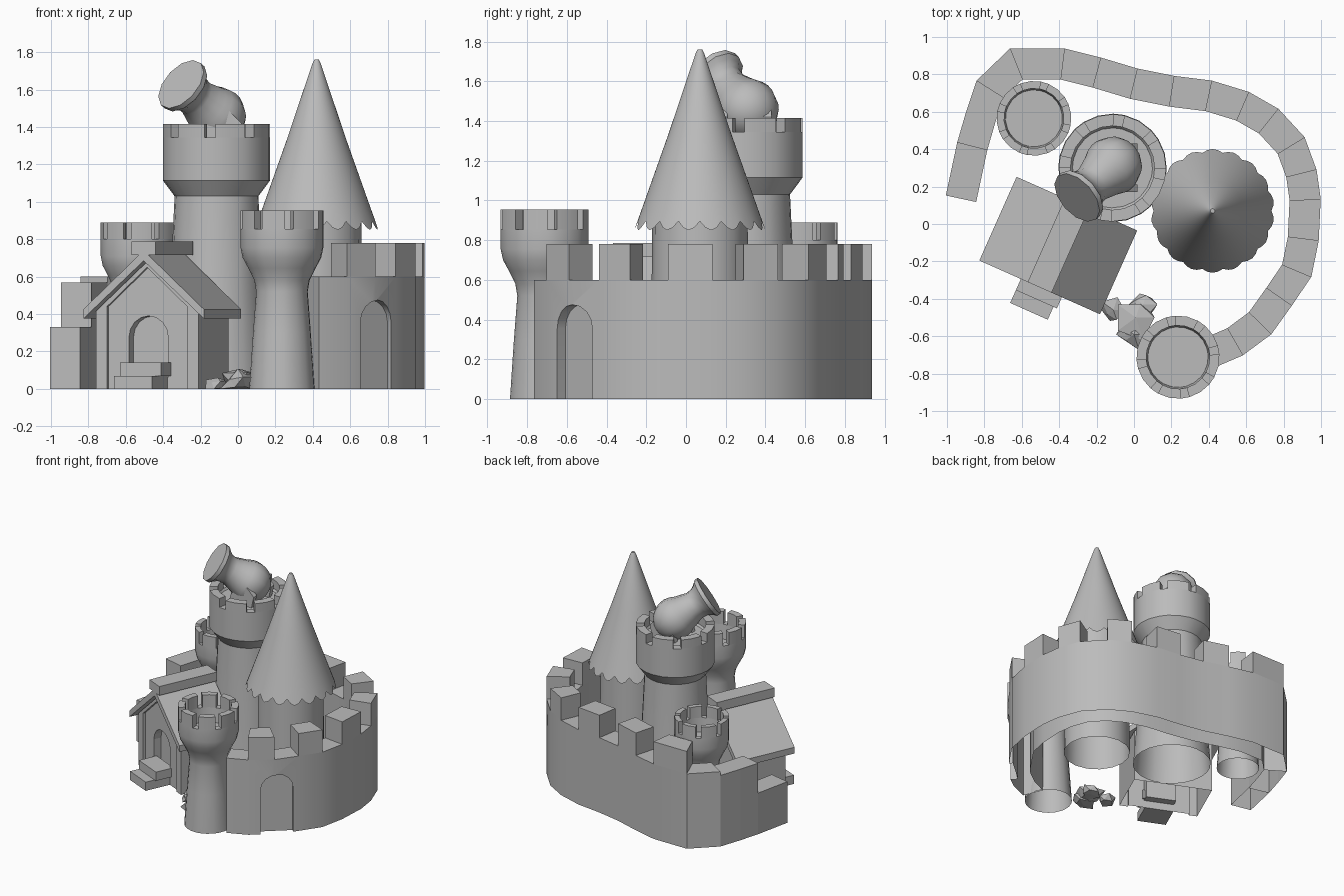
import bpy, bmesh, random
from math import sin, cos, pi, radians, tau
from mathutils import Matrix, Vector

cube = bpy.data.objects.get("Cube")
if cube:
    bpy.data.objects.remove(cube, do_unlink=True)

stone = bpy.data.materials.new("grey stone")
stone.use_nodes = True
stone.diffuse_color = (0.5, 0.5, 0.5, 1)
stone.node_tree.nodes["Principled BSDF"].inputs["Base Color"].default_value = (0.5, 0.5, 0.5, 1)


def finish(name, bm, matrix=Matrix(), smooth=None):
    bmesh.ops.recalc_face_normals(bm, faces=bm.faces)
    mesh = bpy.data.meshes.new(name)
    bm.to_mesh(mesh)
    bm.free()
    mesh.materials.append(stone)
    ob = bpy.data.objects.new(name, mesh)
    ob.matrix_world = matrix
    bpy.context.collection.objects.link(ob)
    if smooth:
        shade(ob, smooth)
    return ob


def shade(ob, angle):
    bpy.ops.object.select_all(action='DESELECT')
    ob.select_set(True)
    bpy.context.view_layer.objects.active = ob
    bpy.ops.object.shade_smooth_by_angle(angle=radians(angle))


def cut(ob, cutter):
    cutter.hide_render = True
    mod = ob.modifiers.new("cut", 'BOOLEAN')
    mod.operation, mod.object, mod.solver = 'DIFFERENCE', cutter, 'EXACT'
    bpy.context.view_layer.update()
    bpy.context.view_layer.objects.active = ob
    bpy.ops.object.modifier_apply(modifier=mod.name)
    bpy.data.objects.remove(cutter, do_unlink=True)


def open_bottom(ob):
    """Remove the faces lying on the ground."""
    bm = bmesh.new()
    bm.from_mesh(ob.data)
    ground = [f for f in bm.faces if all(abs(v.co.z) < 0.001 for v in f.verts)]
    bmesh.ops.delete(bm, geom=ground, context='FACES')
    bm.to_mesh(ob.data)
    bm.free()


def rings(bm, profile, angles):
    """Turned surface; returns the vertex rows and the faces of each band."""
    rows = [[bm.verts.new((r * cos(a), r * sin(a), z)) for a in angles] for r, z in profile]
    n = len(angles)
    bands = [[bm.faces.new((lo[i], lo[(i + 1) % n], hi[(i + 1) % n], hi[i])) for i in range(n)]
             for lo, hi in zip(rows, rows[1:])]
    return rows, bands


def even(n):
    return [tau * i / n for i in range(n)]


def prism(name, pts, y0, y1, matrix=Matrix()):
    """Closed x-z outline pushed from y0 to y1."""
    bm = bmesh.new()
    face = bm.faces.new([bm.verts.new((x, y0, z)) for x, z in pts])
    new = bmesh.ops.extrude_face_region(bm, geom=[face], use_keep_orig=True)["geom"]
    bmesh.ops.translate(bm, vec=(0, y1 - y0, 0), verts=[v for v in new if isinstance(v, bmesh.types.BMVert)])
    return finish(name, bm, matrix)


def rect(x0, x1, z0, z1):
    return [(x0, z0), (x1, z0), (x1, z1), (x0, z1)]


def arch(half, z0, top):
    spring = top - half
    return [(-half, z0), (half, z0)] + [(half * cos(pi * i / 8), spring + half * sin(pi * i / 8)) for i in range(9)]


def battlement_tower(name, x, y, outer, inner, floor, notch, top, turn):
    """Shaft and crown with eight narrow notches."""
    gap = radians(6)
    angles = []
    for k in range(8):
        a = radians(turn - 90) + tau * k / 8
        angles += [a - gap, a + gap, a + tau / 16]
    bm = bmesh.new()
    profile = outer + [(outer[-1][0], notch), (inner, notch), (inner * 0.95, floor)]
    rows, bands = rings(bm, profile, angles)
    bm.faces.new(rows[-1])
    rim = bands[len(outer)]
    merlons = [f for i, f in enumerate(rim) if i % 3]
    new = bmesh.ops.extrude_face_region(bm, geom=merlons)["geom"]
    bmesh.ops.translate(bm, vec=(0, 0, top - notch), verts=[v for v in new if isinstance(v, bmesh.types.BMVert)])
    return finish(name, bm, Matrix.Translation((x, y, 0)), 30)


# Crenellated towers
battlement_tower("main_tower", -0.115, 0.30, [(0.29, 0), (0.25, 0.5), (0.224, 1.03), (0.287, 1.115)],
                 0.225, 1.33, 1.345, 1.415, -7)
small = [(0.175, 0), (0.155, 0.3), (0.138, 0.52), (0.148, 0.58), (0.18, 0.645), (0.21, 0.7), (0.222, 0.755)]
battlement_tower("front_tower", 0.235, -0.712, small, 0.17, 0.74, 0.855, 0.955, 10)
battlement_tower("back_tower", -0.535, 0.565, [(r * 0.9, z * 0.94) for r, z in small],
                 0.16, 0.69, 0.8, 0.89, -17)

# Round tower with a pointed scalloped roof
bm = bmesh.new()
rings(bm, [(0.247, 0), (0.24, 0.98)], even(16))
finish("round_tower", bm, Matrix.Translation((0.42, 0.07, 0)), 35)
bm = bmesh.new()
rows, _ = rings(bm, [(0.315, 0.9), (0.295, 0.95), (0.16, 1.33), (0.022, 1.74), (0.012, 1.76)], even(72))
for i, v in enumerate(rows[0]):
    s = abs(sin(pi * i / 4))
    v.co.z = 0.895 - 0.045 * s
    v.co.xy *= 1 + 0.05 * s
bm.faces.new(rows[-1])
finish("pointed_roof", bm, Matrix.Translation((0.42, 0.07, 0)), 35)

# Curved curtain wall
path = [Vector(p) for p in [
    (-.925, .135), (-.865, .415), (-.82, .57), (-.77, .72), (-.63, .855), (-.38, .855), (-.2, .81), (0, .75),
    (.2, .71), (.4, .685), (.58, .63), (.72, .55), (.84, .42), (.895, .27), (.915, .13), (.905, -.08),
    (.87, -.25), (.775, -.39), (.675, -.53), (.54, -.63), (.4, -.69)]]
sides = []
for i, p in enumerate(path):
    a = (p - path[max(i - 1, 0)]).normalized()
    b = (path[min(i + 1, len(path) - 1)] - p).normalized()
    t = (a + b).normalized()
    n = Vector((-t.y, t.x)) * 0.083 / max(0.8, t.dot(a if i else b))
    sides.append((p + n, p - n))


def wall_piece(name, first, last, z0, z1):
    bm = bmesh.new()
    loops = []
    for outer, inner in sides[first:last + 1]:
        loops.append([bm.verts.new((q.x, q.y, z)) for q, z in
                      ((outer, z0), (outer, z1), (inner, z1), (inner, z0))])
    for a, b in zip(loops, loops[1:]):
        for j in range(4):
            bm.faces.new((a[j], a[(j + 1) % 4], b[(j + 1) % 4], b[j]))
    bm.faces.new(loops[0])
    bm.faces.new(loops[-1])
    return finish(name, bm)


low_end = wall_piece("wall_low_end", 0, 1, 0, 0.33)
step = wall_piece("wall_step", 1, 3, 0, 0.57)
wall = wall_piece("curtain_wall", 3, len(path) - 1, 0, 0.6)
for i in range(4, len(path) - 1, 2):
    wall_piece("wall_merlon", i, i + 1, 0.6, 0.78)

# Arched gate recess in the wall
gate = Matrix.Translation((0.745, -0.57, 0)) @ Matrix.Rotation(radians(41), 4, 'Z')
cut(wall, prism("gate_cutter", arch(0.12, -0.05, 0.475), -0.15, 0.055, gate))
for piece in (low_end, step, wall):
    open_bottom(piece)
shade(wall, 28)

# Gabled house
house = Matrix.Translation((-0.405, -0.115, 0)) @ Matrix.Rotation(radians(-24), 4, 'Z')


def gable(half, z0, eave, top):
    return [(-half, z0), (half, z0), (half, eave), (0, top), (-half, eave)]


body = prism("house_walls", gable(0.3, 0, 0.415, 0.68), -0.2, 0.2, house)
cut(body, prism("panel_cutter", gable(0.235, -0.05, 0.44, 0.65), -0.25, -0.18, house))
cut(body, prism("door_cutter", arch(0.115, 0.06, 0.39), -0.25, -0.12, house))
open_bottom(body)
prism("house_roof", [(-0.353, 0.375), (0, 0.685), (0.353, 0.375), (0.353, 0.425), (0, 0.74), (-0.353, 0.425)],
      -0.245, 0.245, house)
prism("ridge_beam", rect(-0.07, 0.07, 0.715, 0.787), -0.245, 0.245, house)
prism("lower_step", rect(-0.11, 0.11, 0, 0.07), -0.385, -0.18, house)
prism("upper_step", rect(-0.11, 0.13, 0.07, 0.14), -0.31, -0.16, house)

# Bulbous cannon on the main tower
axis = Vector((-0.18, -0.16, 0.16)).normalized()
aim = Matrix.Translation((-0.115, 0.31, 1.46)) @ axis.to_track_quat('Z', 'Y').to_matrix().to_4x4()
bulb = [(0.158 * sin(radians(a)), -0.158 * cos(radians(a))) for a in range(10, 124, 14)]
bm = bmesh.new()
rows, _ = rings(bm, bulb + [(0.122, 0.125), (0.107, 0.175), (0.112, 0.22), (0.135, 0.255), (0.155, 0.275),
                            (0.155, 0.305)], even(12))
bm.faces.new(rows[0])
bm.faces.new(rows[-1])
finish("cannon", bm, aim, 40)
# Cradle under the cannon
for y in (0.19, 0.41):
    prism("cannon_cradle", [(-0.2, 1.33), (0, 1.33), (0.02, 1.42), (-0.05, 1.49), (-0.18, 1.40)], y - 0.02, y + 0.02)

# Broken rocks beside the front tower
random.seed(4)
for x, y, z, r in ((0.01, -0.5, 0.04, 0.12), (0.0, -0.59, 0.03, 0.09), (-0.11, -0.46, 0.02, 0.07),
                   (0.05, -0.43, 0.03, 0.075)):
    bm = bmesh.new()
    bmesh.ops.create_icosphere(bm, subdivisions=1, radius=r)
    for v in bm.verts:
        v.co *= random.uniform(0.55, 1.25)
        v.co.z = max(v.co.z * 0.75, -z)
    finish("rock", bm, Matrix.Translation((x, y, z)))
